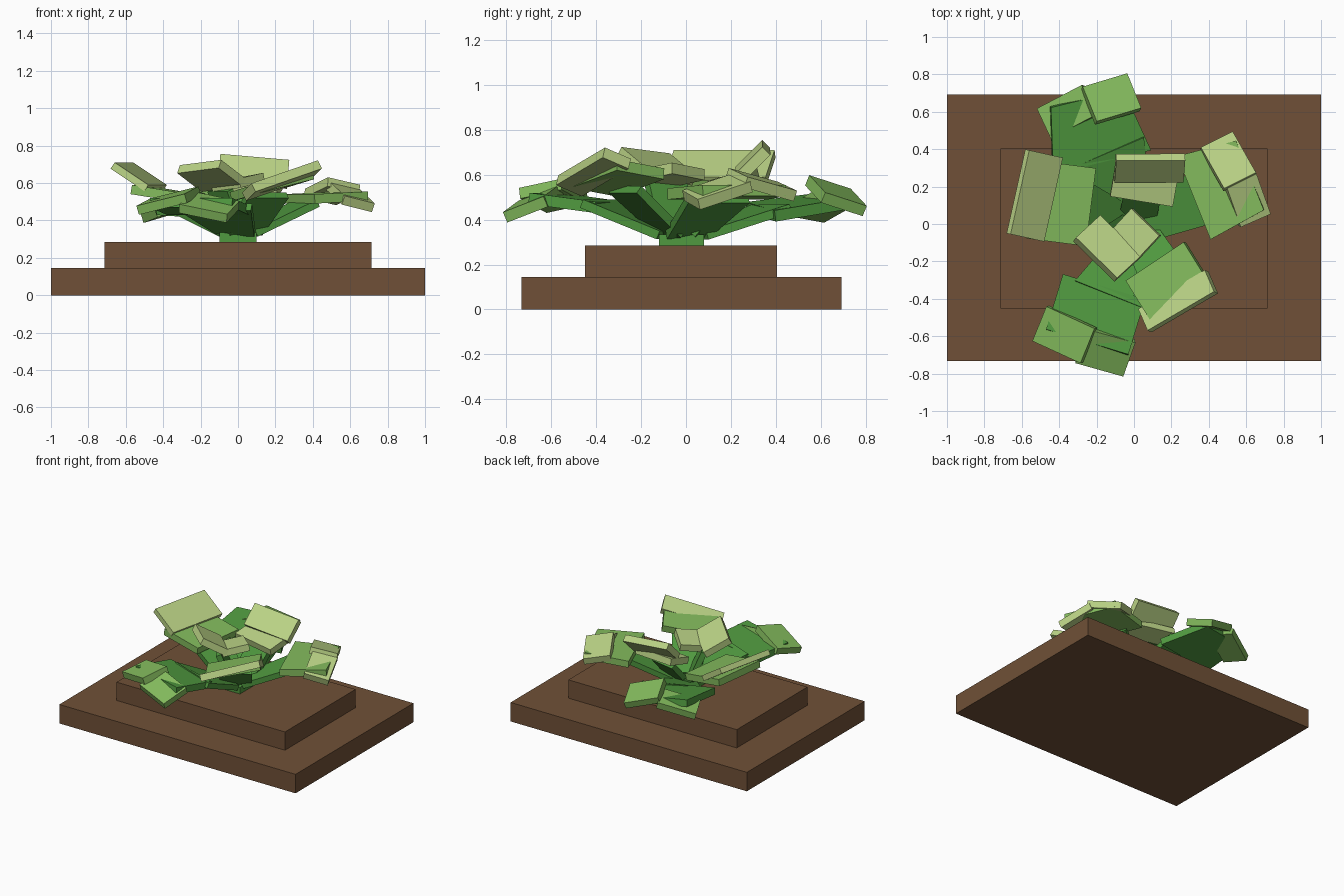
import bpy, bmesh, math
from mathutils import Vector

default = bpy.data.objects.get("Cube")
if default:
    bpy.data.objects.remove(default)


def material(name, rgb):
    mat = bpy.data.materials.new(name)
    mat.use_nodes = True
    mat.diffuse_color = (*rgb, 1)
    mat.node_tree.nodes["Principled BSDF"].inputs["Base Color"].default_value = (*rgb, 1)
    return mat


brown = material("soil brown", (0.16, 0.081, 0.038))
dark = material("dark green", (0.08, 0.32, 0.05))
mid = material("fresh green", (0.23, 0.5, 0.11))
pale = material("pale green", (0.5, 0.66, 0.24))


def slab(name, mat, start, end, width, roll=0, end_width=None, thick=0.05):
    """Flat slab whose top face runs from start to end; positive roll lifts its left side."""
    start, end = Vector(start), Vector(end)
    along = (end - start).normalized()
    side = Vector((0, 0, 1)).cross(along).normalized()
    normal = along.cross(side)
    angle = math.radians(roll)
    side, normal = (side * math.cos(angle) + normal * math.sin(angle),
                    normal * math.cos(angle) - side * math.sin(angle))
    bm = bmesh.new()
    bmesh.ops.create_cube(bm, size=1)
    for v in bm.verts:
        outer = v.co.x > 0
        w = (end_width or width) if outer else width
        v.co = ((end if outer else start) + side * (v.co.y * w)
                + normal * ((v.co.z - 0.5) * thick))
    bmesh.ops.recalc_face_normals(bm, faces=bm.faces)
    mesh = bpy.data.meshes.new(name)
    bm.to_mesh(mesh)
    bm.free()
    mesh.materials.append(mat)
    obj = bpy.data.objects.new(name, mesh)
    bpy.context.collection.objects.link(obj)
    return obj


# Stepped base and short stem
slab("lower_step", brown, (-1, -0.02, 0.145), (1, -0.02, 0.145), 1.425, thick=0.145)
slab("upper_step", brown, (-0.713, -0.023, 0.285), (0.713, -0.023, 0.285), 0.855, thick=0.14)
slab("stem", dark, (-0.1, -0.02, 0.335), (0.1, -0.02, 0.335), 0.2, thick=0.05)

# Stalks fanning out from the stem to each leaf
stalks = {
    "front": ((0, -0.08), (-0.12, -0.38, 0.49), 0.42),
    "back": ((0, 0.05), (-0.14, 0.38, 0.47), 0.42),
    "left": ((0.05, 0), (0.36, 0.14, 0.51), 0.3),
    "right": ((-0.05, 0), (-0.3, 0.09, 0.53), 0.3),
    "front_left": ((0.03, -0.05), (0.15, -0.26, 0.55), 0.25),
    "rear_inner": ((0.02, 0.03), (0.05, 0.18, 0.53), 0.2),
}
for name, (root, tip, spread) in stalks.items():
    slab(name + "_stalk", dark, (*root, 0.35), tip, 0.2, end_width=spread, thick=0.04)

# Low outer leaves with paired tips
slab("back_leaf", dark, (-0.17, 0.33, 0.46), (-0.25, 0.67, 0.51), 0.54, 4, 0.4)
slab("back_leaf_right_tip", mid, (-0.325, 0.52, 0.5), (-0.4, 0.68, 0.47), 0.28, -15)
slab("back_leaf_left_tip", mid, (-0.08, 0.585, 0.56), (-0.155, 0.77, 0.5), 0.26, 18)
slab("front_leaf", dark, (-0.16, -0.335, 0.48), (-0.25, -0.63, 0.52), 0.46)
slab("front_leaf_right_tip", mid, (-0.34, -0.5, 0.55), (-0.415, -0.685, 0.51), 0.29, 13)
slab("front_leaf_left_tip", mid, (-0.12, -0.6, 0.53), (-0.185, -0.78, 0.46), 0.27, -12)

# Middle leaves with pale tips
slab("left_leaf", mid, (0.32, 0.14, 0.54), (0.62, 0.26, 0.555), 0.48, 0, 0.4)
slab("left_leaf_rear_tip", pale, (0.42, 0.3, 0.6), (0.59, 0.385, 0.56), 0.26, -14)
slab("left_leaf_front_tip", pale, (0.53, 0.1, 0.57), (0.69, 0.17, 0.53), 0.26, 18)
slab("right_leaf", mid, (-0.23, 0.09, 0.54), (-0.54, 0.13, 0.59), 0.42)
slab("right_leaf_tip", pale, (-0.43, 0.13, 0.59), (-0.61, 0.17, 0.71), 0.46, thick=0.04)

# Raised inner leaves
slab("front_left_leaf", mid, (0.11, -0.2, 0.59), (0.24, -0.41, 0.63), 0.38, 12)
slab("front_left_leaf_tip", pale, (0.2, -0.35, 0.61), (0.25, -0.465, 0.66), 0.43, 18)
slab("rear_inner_leaf", pale, (0.04, 0.12, 0.58), (0.07, 0.29, 0.62), 0.34, 3)
slab("rear_inner_leaf_tip", pale, (0.08, 0.22, 0.62), (0.09, 0.34, 0.74), 0.37, 7)

# Heart leaves
slab("heart_stalk", dark, (0, -0.03, 0.35), (-0.08, -0.08, 0.57), 0.2, thick=0.04)
slab("heart_leaf", pale, (0.06, 0.01, 0.64), (-0.07, -0.13, 0.61), 0.21, 8)
slab("heart_leaf_tip", pale, (-0.07, -0.06, 0.61), (-0.2, -0.18, 0.71), 0.31, 6)
